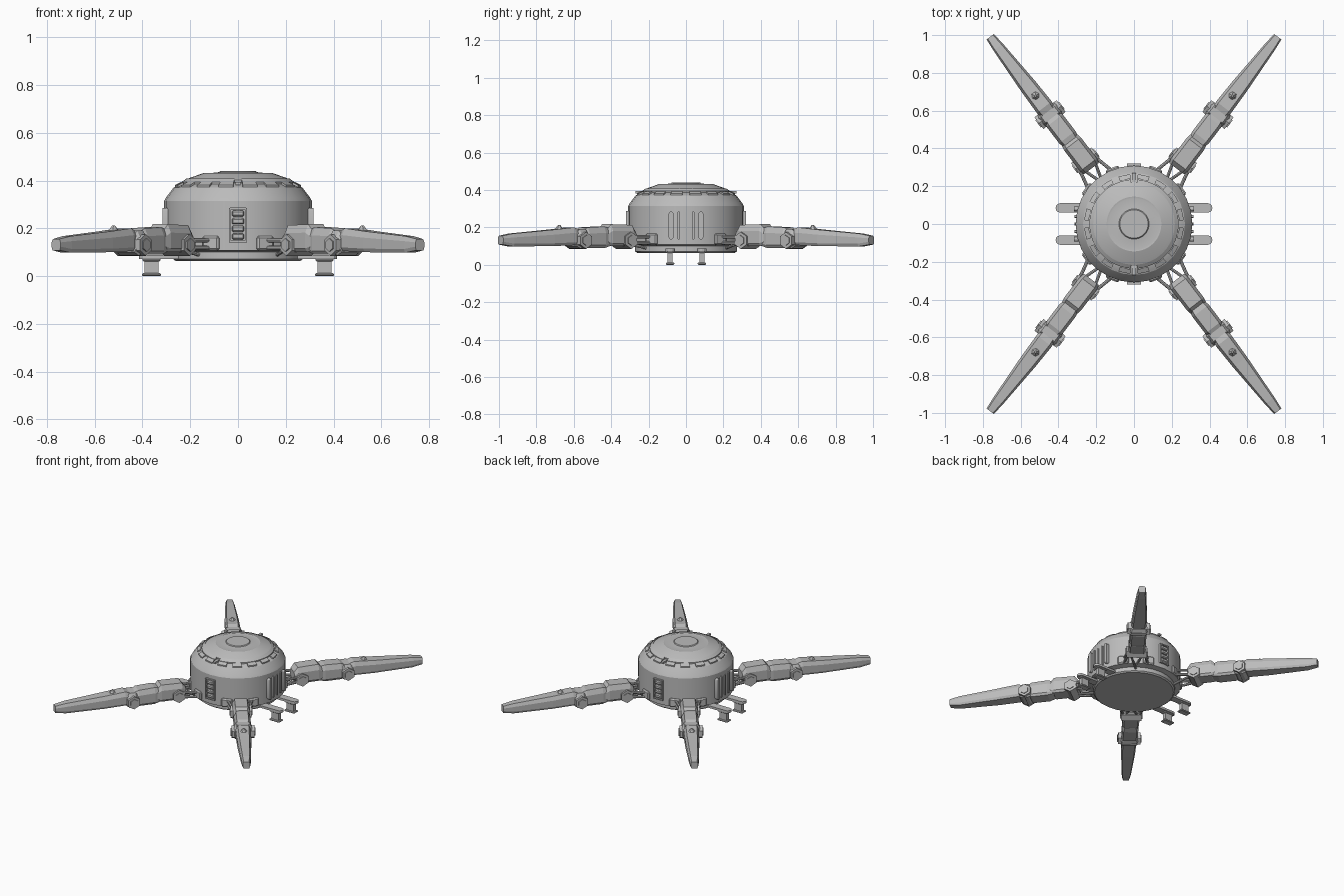
import bpy, bmesh
from math import sin, cos, pi, radians, atan2
from mathutils import Matrix, Vector

if "Cube" in bpy.data.objects:
    bpy.data.objects.remove(bpy.data.objects["Cube"])

grey = bpy.data.materials.new("light grey metal")
grey.use_nodes = True
COLOUR = (0.5, 0.5, 0.5, 1)
grey.diffuse_color = COLOUR
grey.node_tree.nodes["Principled BSDF"].inputs["Base Color"].default_value = COLOUR


def finish(bm, name, matrix=None, smooth=False):
    if matrix is not None:
        bm.transform(matrix)
    bmesh.ops.recalc_face_normals(bm, faces=bm.faces)
    mesh = bpy.data.meshes.new(name)
    bm.to_mesh(mesh)
    bm.free()
    obj = bpy.data.objects.new(name, mesh)
    bpy.context.collection.objects.link(obj)
    mesh.materials.append(grey)
    if smooth:
        bpy.ops.object.select_all(action='DESELECT')
        obj.select_set(True)
        bpy.context.view_layer.objects.active = obj
        bpy.ops.object.shade_smooth_by_angle(angle=radians(25))
    return obj


def skin(name, rings, matrix=None, smooth=False):
    """Join a row of matching cross-sections into a closed solid."""
    bm = bmesh.new()
    loops = [[bm.verts.new(p) for p in ring] for ring in rings]
    n = len(loops[0])
    for a, b in zip(loops, loops[1:]):
        for i in range(n):
            bm.faces.new((a[i], a[(i + 1) % n], b[(i + 1) % n], b[i]))
    bm.faces.new(loops[0])
    bm.faces.new(loops[-1])
    return finish(bm, name, matrix, smooth)


def lathe(name, profile, sides):
    rings = [[(r * cos(2 * pi * i / sides), r * sin(2 * pi * i / sides), z)
              for i in range(sides)] for r, z in profile]
    return skin(name, rings, None, True)


def box(name, size, centre, matrix=None, bevel=0.0):
    bm = bmesh.new()
    bmesh.ops.create_cube(bm, size=1, matrix=Matrix.Translation(centre) @ Matrix.Diagonal((*size, 1)))
    if bevel:
        bmesh.ops.bevel(bm, geom=bm.edges[:], offset=bevel, segments=1, affect='EDGES')
    return finish(bm, name, matrix)


def rod(name, a, b, radius, sides, matrix=None, tip=None):
    a, b = Vector(a), Vector(b)
    turn = (b - a).to_track_quat('Z', 'Y').to_matrix().to_4x4()
    bm = bmesh.new()
    bmesh.ops.create_cone(bm, cap_ends=True, segments=sides, radius1=radius,
                          radius2=radius if tip is None else tip, depth=(b - a).length,
                          matrix=Matrix.Translation((a + b) / 2) @ turn)
    return finish(bm, name, matrix, sides > 6)


def stadium(name, length, width, depth, matrix):
    """Plate with rounded ends, long along local x, thick along local z."""
    r, half = width / 2, (length - width) / 2
    pts = []
    for side in (1, -1):
        for i in range(7):
            t = -pi / 2 + pi * i / 6
            pts.append((side * (half + r * cos(t)), side * r * sin(t)))
    return skin(name, [[(x, y, z) for x, y in pts] for z in (-depth / 2, depth / 2)], matrix, True)


def arc_panel(name, lower, upper, start, end, thick):
    """Curved plate lying on the sloped roof between two (radius, height) points."""
    (r0, z0), (r1, z1) = lower, upper
    sect = [(r0, z0 - 0.01), (r0, z0 + thick), (r1, z1 + thick), (r1, z1 - 0.01)]
    steps = max(2, int((end - start) / radians(7)))
    rings = []
    for i in range(steps + 1):
        t = start + (end - start) * i / steps
        rings.append([(r * cos(t), r * sin(t), z) for r, z in sect])
    return skin(name, rings, None, True)


def beam(name, stations, matrix):
    """Tapered arm section; stations are (distance, half width, bottom, top)."""
    rings = []
    for d, w, lo, hi in stations:
        mid = hi - 0.3 * (hi - lo)
        rings.append([(d, -w * 0.8, lo), (d, w * 0.8, lo), (d, w, lo + 0.015), (d, w, mid),
                      (d, w * 0.72, hi), (d, -w * 0.72, hi), (d, -w, mid), (d, -w, lo + 0.015)])
    return skin(name, rings, matrix)


# Round hull, with a recessed underside and a stepped roof
lathe("hull", [(0.262, 0.064), (0.272, 0.072), (0.272, 0.1), (0.309, 0.108), (0.309, 0.315),
               (0.302, 0.328), (0.27, 0.37), (0.258, 0.376), (0.222, 0.392)], 28)
lathe("roof_cap", [(0.222, 0.385), (0.222, 0.402), (0.2, 0.412), (0.145, 0.431),
                   (0.135, 0.429), (0.08, 0.435), (0.075, 0.44), (0.01, 0.44)], 40)

# Roof windows and the split ring, leaving a gap at front and back
for half in (-pi / 2, pi / 2):
    arc_panel("roof_ring", (0.236, 0.386), (0.216, 0.4), half + 0.07, half + pi - 0.07, 0.008)
    for i in range(8):
        mid = half + pi * (i + 0.5) / 8
        arc_panel("roof_window", (0.264, 0.373), (0.24, 0.385), mid - 0.12, mid + 0.12, 0.008)
for s in (-1, 1):
    box("roof_spine", (0.02, 0.05, 0.012), (0, s * 0.245, 0.388))

# Louvred hatches on front and back
for turn in (0, pi):
    m = Matrix.Rotation(turn, 4, 'Z')
    for s in (-1, 1):
        box("hatch_rail", (0.008, 0.03, 0.145), (s * 0.033, -0.305, 0.213), m)
    for i in range(2):
        box("hatch_edge", (0.066, 0.03, 0.008), (0, -0.305, 0.145 + i * 0.138), m)
    for i in range(4):
        box("hatch_louvre", (0.052, 0.028, 0.026), (0, -0.307, 0.166 + i * 0.032), m, 0.006)

# Upright vents on both sides
for turn in (0, pi):
    m = Matrix.Rotation(turn, 4, 'Z')
    upright = Matrix.Rotation(pi / 2, 4, 'Y')
    for y in (-0.08, 0.08):
        stadium("side_vent", 0.15, 0.026, 0.03, m @ Matrix.Translation((0.302, y, 0.21)) @ upright)
    for y in (-0.04, 0, 0.04):
        stadium("side_slat", 0.15, 0.014, 0.02, m @ Matrix.Translation((0.304, y, 0.21)) @ upright)

# Landing feet on flat side brackets
for sx in (-1, 1):
    for y in (-0.085, 0.085):
        stadium("foot_bracket", 0.18, 0.05, 0.016, Matrix.Translation((sx * 0.325, y, 0.08)))
        box("foot_post", (0.058, 0.028, 0.07), (sx * 0.362, y, 0.041))
        box("foot_collar", (0.075, 0.042, 0.012), (sx * 0.362, y, 0.068), None, 0.004)
        box("foot_pad", (0.08, 0.045, 0.012), (sx * 0.362, y, 0.006), None, 0.004)

# Four jointed arms
lean = atan2(0.793, 0.609)
for angle in (lean, pi - lean, pi + lean, -lean):
    m = Matrix.Rotation(angle, 4, 'Z')
    beam("upper_arm", [(0.37, 0.05, 0.12, 0.18), (0.395, 0.056, 0.1, 0.213),
                       (0.535, 0.056, 0.1, 0.217), (0.565, 0.05, 0.11, 0.185)], m)
    beam("lower_arm", [(0.54, 0.046, 0.1, 0.195), (0.58, 0.054, 0.09, 0.205),
                       (0.69, 0.054, 0.09, 0.2), (0.72, 0.045, 0.1, 0.185)], m)
    beam("elbow", [(0.69, 0.057, 0.1, 0.165), (0.71, 0.062, 0.087, 0.19),
                   (0.75, 0.062, 0.087, 0.19), (0.77, 0.055, 0.1, 0.17)], m)
    beam("blade", [(0.75, 0.046, 0.108, 0.19), (0.78, 0.05, 0.105, 0.2),
                   (0.92, 0.046, 0.1, 0.187), (1.18, 0.031, 0.098, 0.167),
                   (1.25, 0.024, 0.108, 0.155)], m)
    for d, reach in ((0.42, 0.068), (0.73, 0.074)):
        rod("joint", (d, -reach, 0.13), (d, reach, 0.13), 0.045, 6, m)
        rod("joint_cap", (d, -reach - 0.006, 0.13), (d, reach + 0.006, 0.13), 0.028, 6, m)
    rod("arm_stud", (0.855, 0, 0.18), (0.855, 0, 0.212), 0.032, 6, m, 0.006)
    # Struts and sockets that tie the arm to the hull
    for s in (-1, 1):
        for z in (0.118, 0.15):
            rod("strut", (0.27, s * 0.085, z), (0.41, s * 0.052, z), 0.009, 8, m)
        rod("brace", (0.27, 0, 0.1 + s * 0.01), (0.4, s * 0.04, 0.12), 0.008, 8, m)
        socket = m @ Matrix.Rotation(s * radians(16), 4, 'Z')
        box("strut_socket", (0.035, 0.075, 0.06), (0.302, 0, 0.137), socket, 0.008)
